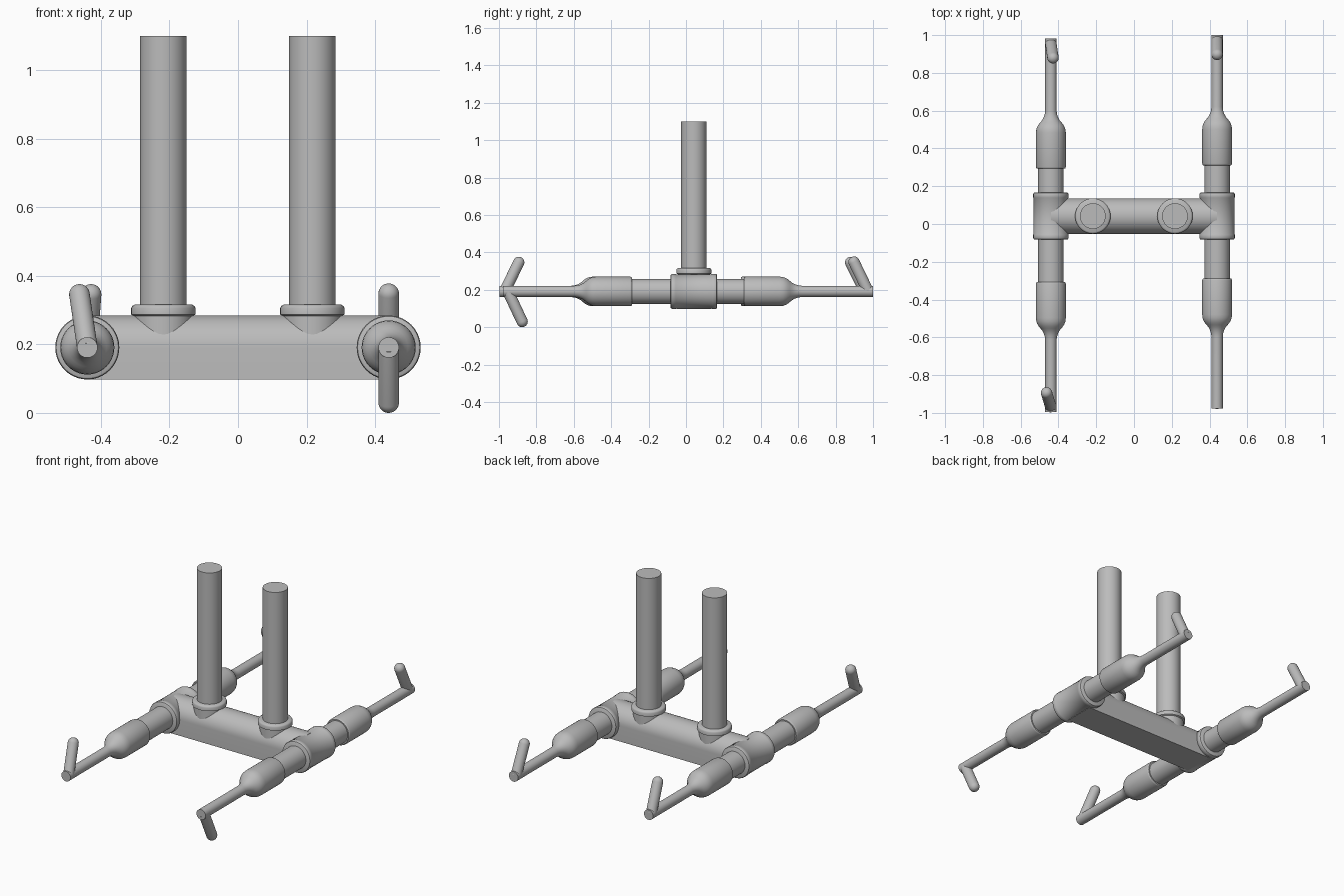
import bpy, bmesh, math
from mathutils import Vector

if "Cube" in bpy.data.objects:
    bpy.data.objects.remove(bpy.data.objects["Cube"])

grey = bpy.data.materials.new("plain_grey")
grey.use_nodes = True
color = (0.5, 0.5, 0.5, 1)
grey.diffuse_color = color
grey.node_tree.nodes["Principled BSDF"].inputs["Base Color"].default_value = color

SIDES = 40
ZC = 0.191      # height of all horizontal pipe axes
YC = 0.042      # depth of the crossbar
XC = 0.44       # side column offset
ROD = 0.03


def finish(name, bm):
    bmesh.ops.recalc_face_normals(bm, faces=bm.faces)
    mesh = bpy.data.meshes.new(name)
    bm.to_mesh(mesh)
    bm.free()
    mesh.materials.append(grey)
    obj = bpy.data.objects.new(name, mesh)
    bpy.context.collection.objects.link(obj)
    bpy.ops.object.select_all(action='DESELECT')
    obj.select_set(True)
    bpy.context.view_layer.objects.active = obj
    bpy.ops.object.shade_smooth_by_angle(angle=math.radians(35))
    return obj


def lathe(name, profile, origin, direction):
    """Revolve (distance, radius) pairs around an axis, with flat caps."""
    bm = bmesh.new()
    turn = Vector(direction).to_track_quat('Z', 'Y')
    rings = []
    for d, r in profile:
        ring = []
        for i in range(SIDES):
            a = math.tau * i / SIDES
            p = Vector((r * math.cos(a), r * math.sin(a), d))
            ring.append(bm.verts.new(Vector(origin) + turn @ p))
        rings.append(ring)
    for lo, hi in zip(rings, rings[1:]):
        for i in range(SIDES):
            j = (i + 1) % SIDES
            bm.faces.new((lo[i], lo[j], hi[j], hi[i]))
    bm.faces.new(rings[0])
    bm.faces.new(rings[-1])
    return finish(name, bm)


# Crossbar: round on top, square underneath
R = 0.094
bm = bmesh.new()
outline = [(R * math.cos(math.pi * i / 24), R * math.sin(math.pi * i / 24)) for i in range(25)]
outline += [(-R, -R), (R, -R)]
face = bm.faces.new([bm.verts.new((-XC, YC + y, ZC + z)) for y, z in outline])
ext = bmesh.ops.extrude_face_region(bm, geom=[face])
bmesh.ops.translate(bm, vec=(2 * XC, 0, 0),
                    verts=[v for v in ext["geom"] if isinstance(v, bmesh.types.BMVert)])
finish("crossbar", bm)

# Uprights with their collars and necks
for side, x in (("right", -0.218), ("left", 0.217)):
    lathe(side + "_upright", [(0, 0.068), (0.82, 0.068)], (x, YC, 0.28), (0, 0, 1))
    lathe(side + "_collar",
          [(0, 0.086), (0.092, 0.086), (0.096, 0.094), (0.115, 0.094), (0.121, 0.091), (0.125, 0.084)],
          (x, YC, ZC), (0, 0, 1))

# Side columns: tee body with rims
TEE = [(-0.125, 0.086), (-0.122, 0.091), (-0.116, 0.0935), (-0.098, 0.0935), (-0.095, 0.0915)]
tee = TEE + [(-d, r) for d, r in reversed(TEE)]

# Limb: pipe, coupling, tapered shoulder, thin rod
limb = [(0, 0.067), (0.3, 0.067), (0.3, 0.074), (0.303, 0.077), (0.309, 0.079),
        (0.49, 0.079), (0.508, 0.077), (0.522, 0.072), (0.534, 0.065), (0.545, 0.056),
        (0.557, 0.046), (0.572, 0.038), (0.59, 0.032), (0.61, ROD), (0.989, ROD)]

# side, column x, depth shift, front tip (x, z), back tip (x, z)
columns = (("right", -XC, -0.007, (-0.463, 0.346), (-0.429, 0.346)),
           ("left", XC, 0.011, (XC, ROD), (XC, 0.348)))
for side, x, shift, front, back in columns:
    lathe(side + "_tee", tee, (x, YC, ZC), (0, 1, 0))
    for end, sign, (tip_x, tip_z) in (("front", -1, front), ("back", 1, back)):
        name = side + "_" + end
        lathe(name + "_limb", limb, (x, shift, ZC), (0, sign, 0))
        # Bent hook with a rounded tip
        start = Vector((x, shift + sign * 0.963, ZC))
        tip = Vector((tip_x, shift + sign * 0.887, tip_z))
        length = (tip - start).length
        hook = [(0, ROD)]
        for i in range(8):
            a = math.pi / 2 * i / 8
            hook.append((length + ROD * math.sin(a), ROD * math.cos(a)))
        lathe(name + "_hook", hook, start, tip - start)
